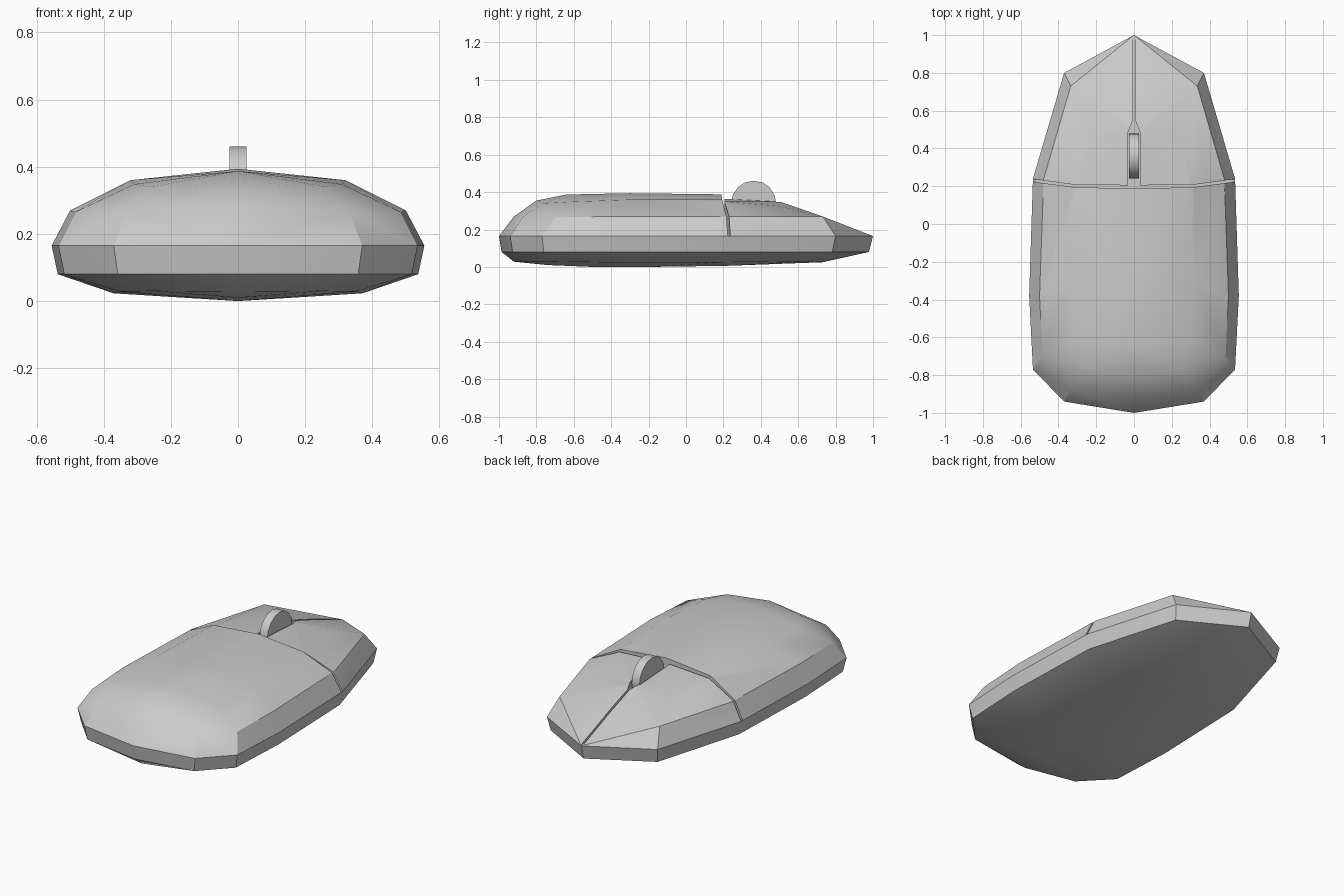
import bpy, bmesh, math

if "Cube" in bpy.data.objects:
    bpy.data.objects.remove(bpy.data.objects["Cube"])

# Half-side control points of the rounded shell, mirrored across x
RIM = [(0, 1), (.37, .8), (.535, .24), (.555, -.38), (.535, -.77), (.37, -.94), (0, -1)]
SHOULDER = [(.335, .73, .27), (.478, .24, .27), (.50, -.38, .27),
            (.485, -.7, .265), (.33, -.87, .27), (0, -.92, .27)]
CROWN = [(0, .5, .35), (.23, .5, .325), (.30, .2, .35), (.32, -.3, .36), (.31, -.62, .348),
         (.26, -.76, .34), (0, -.8, .355), (0, -.64, .387), (0, -.3, .394)]
BELLY = [(0, .73, .025), (.2, .65, .03), (.35, .2, .025), (.37, -.35, .023), (.35, -.65, .028),
         (.25, -.82, .03), (0, -.92, .028), (0, -.74, .01), (0, .22, .006), (0, -.2, 0), (0, -.5, 0)]
REAR_TOP = [(0, .19, .388), (.30, .19, .36)]


def to_object(name, bm):
    bmesh.ops.recalc_face_normals(bm, faces=bm.faces)
    mesh = bpy.data.meshes.new(name)
    bm.to_mesh(mesh)
    bm.free()
    ob = bpy.data.objects.new(name, mesh)
    bpy.context.collection.objects.link(ob)
    return ob


def shell(name, extra=()):
    pts = [(x, y, .165) for x, y in RIM]
    pts += [(x * .967, y * .982 - .004, .08) for x, y in RIM]
    pts += SHOULDER + CROWN + BELLY + list(extra)
    pts += [(-x, y, z) for x, y, z in pts if x > 0]
    bm = bmesh.new()
    for p in pts:
        bm.verts.new(p)
    bmesh.ops.convex_hull(bm, input=bm.verts)
    bmesh.ops.delete(bm, geom=[v for v in bm.verts if not v.link_faces], context='VERTS')
    bmesh.ops.dissolve_limit(bm, angle_limit=.01, verts=bm.verts, edges=bm.edges)
    return to_object(name, bm)


def prism(name, outline, z0=.166, z1=.8):
    bm = bmesh.new()
    face = bm.faces.new([bm.verts.new((x, y, z0)) for x, y in outline])
    top = bmesh.ops.extrude_face_region(bm, geom=[face])["geom"]
    for v in top:
        if isinstance(v, bmesh.types.BMVert):
            v.co.z = z1
    return to_object(name, bm)


def boolean(ob, cutter, op):
    mod = ob.modifiers.new("cut", 'BOOLEAN')
    mod.operation, mod.solver, mod.object = op, 'EXACT', cutter
    bpy.context.view_layer.objects.active = ob
    bpy.ops.object.modifier_apply(modifier=mod.name)
    bpy.data.objects.remove(cutter)


def smooth(ob, angle):
    bpy.ops.object.select_all(action='DESELECT')
    ob.select_set(True)
    bpy.context.view_layer.objects.active = ob
    bpy.ops.object.shade_smooth_by_angle(angle=math.radians(angle))


# Main body, with the button area cut down to the rim
body = shell("body", REAR_TOP)
boolean(body, prism("button_recess", [(-.7, .245), (-.3, .193), (0, .19), (.3, .193),
                                      (.7, .245), (.7, 1.2), (-.7, 1.2)]), 'DIFFERENCE')
smooth(body, 28)

# Left and right buttons, leaving a seam and a wheel slot between them
half = [(.006, 1.2), (.006, .55), (.034, .48), (.034, .205), (.3, .206), (.7, .26), (.7, 1.2)]
for name, s in (("right_button", 1), ("left_button", -1)):
    button = shell(name)
    boolean(button, prism("button_shape", [(s * x, y) for x, y in half]), 'INTERSECT')
    smooth(button, 28)

# Scroll wheel
bpy.ops.mesh.primitive_cylinder_add(vertices=16, radius=.12, depth=.052,
                                    location=(0, .362, .341), rotation=(0, math.pi / 2, 0))
wheel = bpy.context.object
wheel.name = "scroll_wheel"
smooth(wheel, 30)
